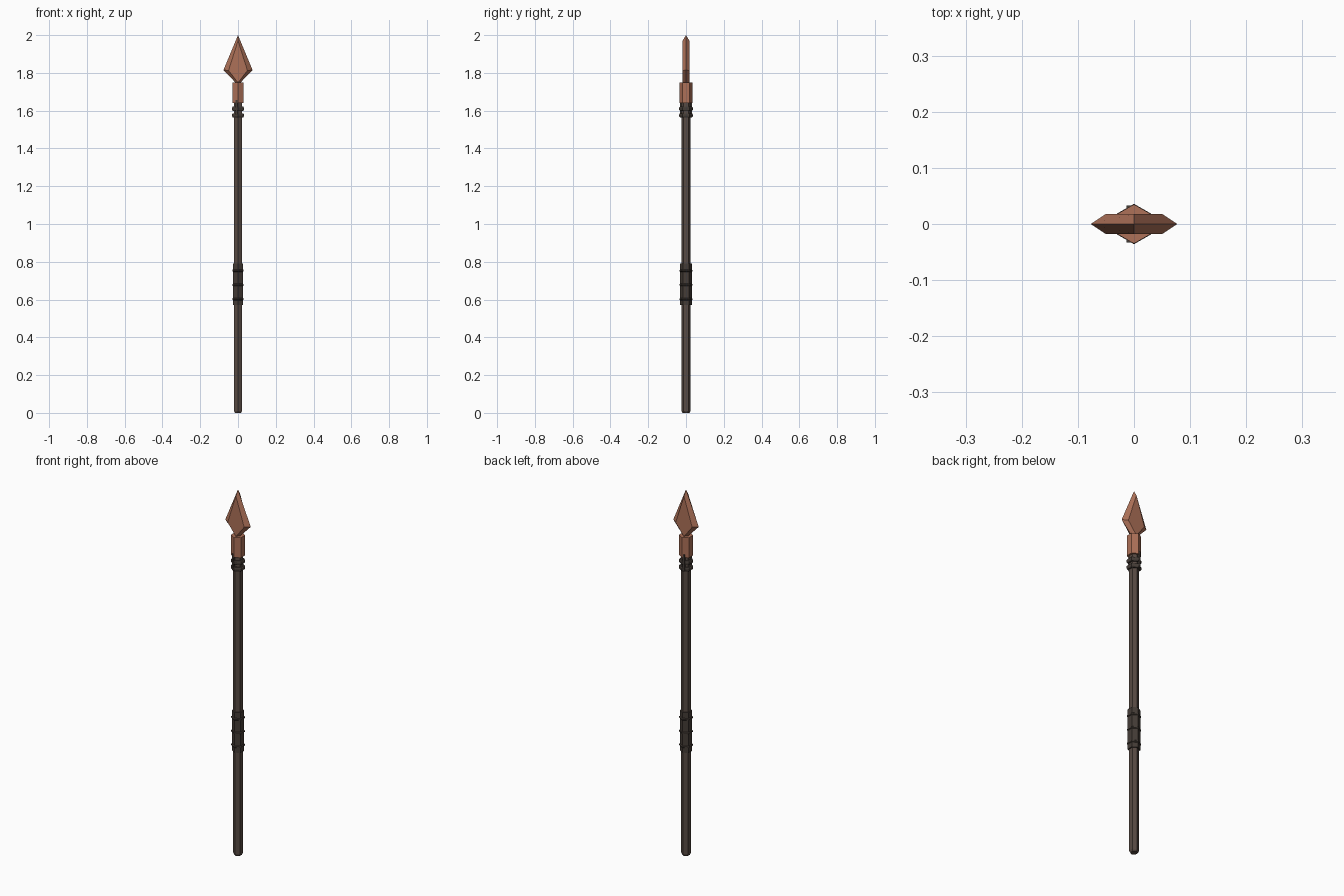
import bpy, bmesh, math

if "Cube" in bpy.data.objects:
    bpy.data.objects.remove(bpy.data.objects["Cube"])


def material(name, rgb):
    m = bpy.data.materials.new(name)
    m.diffuse_color = (*rgb, 1)
    m.use_nodes = True
    m.node_tree.nodes["Principled BSDF"].inputs["Base Color"].default_value = m.diffuse_color
    return m


COPPER = material("copper", (0.42, 0.165, 0.098))
WOOD = material("dark wood", (0.098, 0.07, 0.057))
LEATHER = material("dark leather", (0.058, 0.045, 0.037))


def finish(name, bm, mat):
    bmesh.ops.recalc_face_normals(bm, faces=bm.faces)
    me = bpy.data.meshes.new(name)
    bm.to_mesh(me)
    bm.free()
    me.materials.append(mat)
    ob = bpy.data.objects.new(name, me)
    bpy.context.collection.objects.link(ob)
    return ob


def hex_turned(name, profile, mat, sides=6):
    """Six-sided lathe of (radius, z) points, with a corner facing front."""
    bm = bmesh.new()
    rings = []
    for r, z in profile:
        rings.append([bm.verts.new((r * math.sin(2 * math.pi * i / sides),
                                    -r * math.cos(2 * math.pi * i / sides), z))
                      for i in range(sides)])
    for a, b in zip(rings, rings[1:]):
        for i in range(sides):
            j = (i + 1) % sides
            bm.faces.new((a[i], a[j], b[j], b[i]))
    bm.faces.new(rings[0])
    bm.faces.new(rings[-1])
    return finish(name, bm, mat)


def band(name, r, z, h, mat):
    return hex_turned(name, [(r - 0.004, z - h / 2), (r, z - h / 4),
                             (r, z + h / 4), (r - 0.004, z + h / 2)], mat)


# shaft with chamfered butt
hex_turned("shaft", [(0.019, 0), (0.024, 0.01), (0.024, 1.66)], WOOD)

# grip wrap and its cords
hex_turned("grip", [(0.031, 0.57), (0.031, 0.79)], LEATHER)
for i, z in enumerate((0.602, 0.678, 0.753)):
    band(f"grip_cord_{i + 1}", 0.035, z, 0.012, LEATHER)

# lashing below the head
for i, z in enumerate((1.575, 1.61)):
    band(f"lashing_{i + 1}", 0.036, z, 0.022, LEATHER)

# lashing straps, front and back
for name, s in (("front_strap", -1), ("back_strap", 1)):
    bm = bmesh.new()
    bmesh.ops.create_cube(bm, size=1)
    for v in bm.verts:
        v.co = (-0.008 + v.co.x * 0.01, s * 0.027 + v.co.y * 0.012, 1.612 + v.co.z * 0.09)
    finish(name, bm, LEATHER)

# head socket
hex_turned("socket", [(0.035, 1.64), (0.035, 1.75)], COPPER)

# kite blade: sharp outline with a flat raised kite on each side
bm = bmesh.new()
edge = [bm.verts.new((x, 0, z)) for x, z in
        ((0, 2.0), (0.077, 1.815), (0, 1.735), (-0.077, 1.815))]
for s in (-1, 1):
    flat = [bm.verts.new((x, s * 0.018, z)) for x, z in
            ((0, 1.97), (0.05, 1.813), (0, 1.748), (-0.05, 1.813))]
    bm.faces.new(flat)
    for i in range(4):
        j = (i + 1) % 4
        bm.faces.new((edge[i], edge[j], flat[j], flat[i]))
finish("blade", bm, COPPER)
